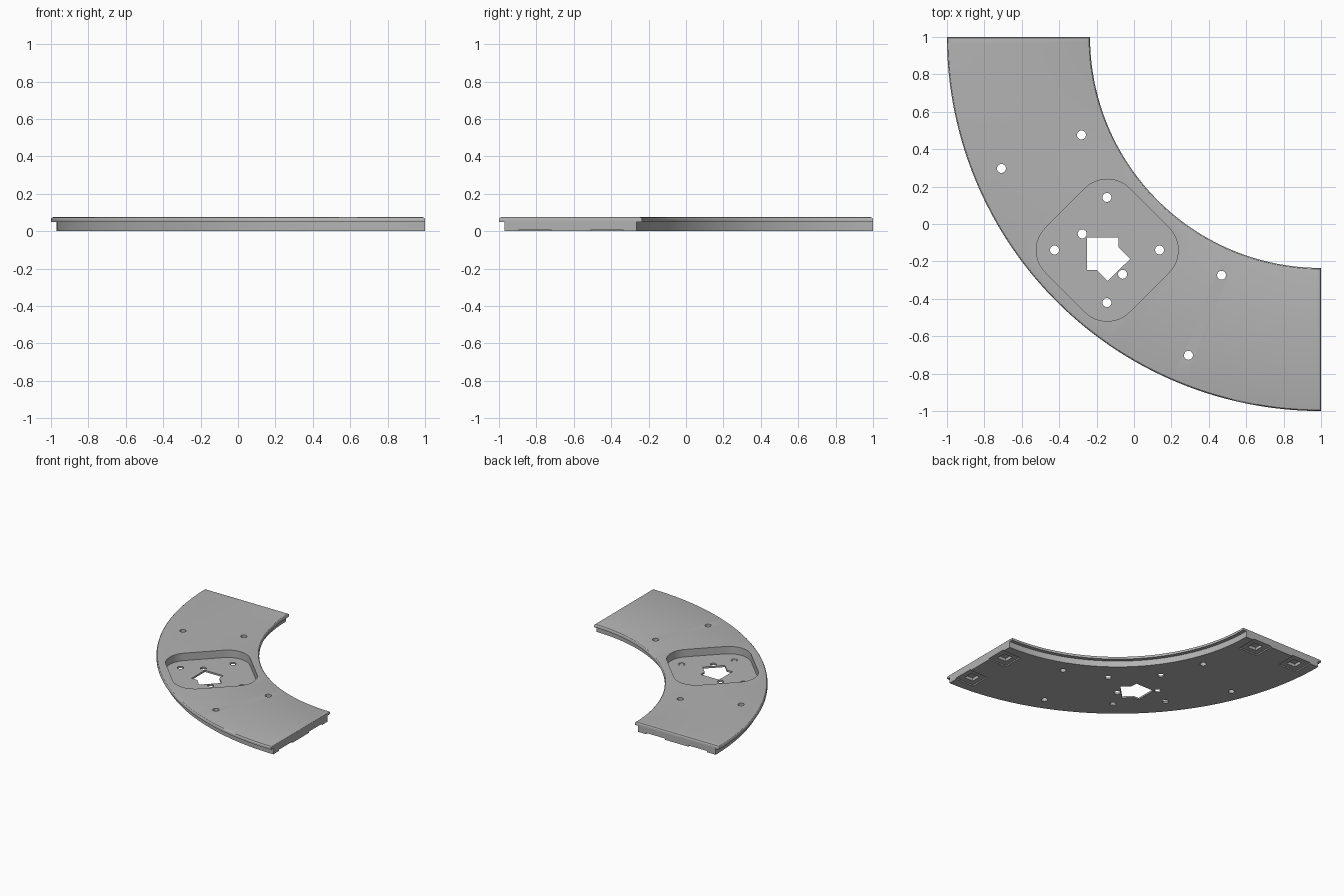
import bpy, bmesh, math

if "Cube" in bpy.data.objects:
    bpy.data.objects.remove(bpy.data.objects["Cube"])

# Sizes of the quarter-ring plate (ring centre at x = 1, y = 1)
R_OUT, R_IN, STEP = 2.0, 1.235, 0.03
H, LIP_Z, FLOOR_Z = 0.075, 0.05, 0.014
SEGS = 72

grey = bpy.data.materials.new("mid grey")
grey.diffuse_color = (0.45, 0.45, 0.45, 1)
grey.use_nodes = True
grey.node_tree.nodes["Principled BSDF"].inputs["Base Color"].default_value = grey.diffuse_color


def add_object(name, bm):
    bmesh.ops.recalc_face_normals(bm, faces=bm.faces)
    mesh = bpy.data.meshes.new(name)
    bm.to_mesh(mesh)
    bm.free()
    ob = bpy.data.objects.new(name, mesh)
    bpy.context.collection.objects.link(ob)
    return ob


def prism(name, outline, z0, z1):
    bm = bmesh.new()
    low = [bm.verts.new((x, y, z0)) for x, y in outline]
    high = [bm.verts.new((x, y, z1)) for x, y in outline]
    n = len(outline)
    bm.faces.new(low)
    bm.faces.new(high)
    for i in range(n):
        j = (i + 1) % n
        bm.faces.new((low[i], low[j], high[j], high[i]))
    return add_object(name, bm)


def circle(cx, cy, r, n=24):
    return [(cx + r * math.cos(2 * math.pi * i / n),
             cy + r * math.sin(2 * math.pi * i / n)) for i in range(n)]


def rect(x0, x1, y0, y1):
    return [(x0, y0), (x1, y0), (x1, y1), (x0, y1)]


# Plate: stepped cross-section swept through a quarter turn
section = [(R_OUT, H), (R_OUT, LIP_Z), (R_OUT - STEP, LIP_Z), (R_OUT - STEP, 0),
           (R_IN + STEP, 0), (R_IN + STEP, LIP_Z), (R_IN, LIP_Z), (R_IN, H)]
bm = bmesh.new()
rings = []
for i in range(SEGS + 1):
    a = math.pi + math.pi / 2 * i / SEGS
    rings.append([bm.verts.new((1 + r * math.cos(a), 1 + r * math.sin(a), z))
                  for r, z in section])
for a, b in zip(rings, rings[1:]):
    for k in range(len(section)):
        m = (k + 1) % len(section)
        bm.faces.new((a[k], a[m], b[m], b[k]))
bm.faces.new(rings[0])
bm.faces.new(rings[-1])
bmesh.ops.recalc_face_normals(bm, faces=bm.faces)

# Rounded rim around the top face
rim = [e for e in bm.edges
       if all(abs(v.co.z - H) < 1e-5 for v in e.verts)
       and any(f.normal.z < 0.5 for f in e.link_faces)]
bmesh.ops.bevel(bm, geom=rim, offset=0.013, segments=3, profile=0.5,
                affect='EDGES')
plate = add_object("curved_plate", bm)

cutters = []

# Rounded diamond recess in the top
half, rad, cx, cy = 0.318, 0.17, -0.143, -0.14
outline = []
for k in range(4):
    for s in range(13):
        t = math.pi / 2 * (k + s / 12)
        corner = math.pi / 2 * k + math.pi / 4
        d = (half - rad) * math.sqrt(2)
        u = d * math.cos(corner) + rad * math.cos(t)
        v = d * math.sin(corner) + rad * math.sin(t)
        outline.append((cx + (u - v) * math.sqrt(0.5),
                        cy + (u + v) * math.sqrt(0.5)))
cutters.append(prism("recess_cutter", outline, FLOOR_Z, 0.2))

# Pointed opening through the recess floor
opening = [(-0.25, -0.072), (-0.083, -0.072), (-0.083, -0.123), (-0.02, -0.186),
           (-0.14, -0.305), (-0.2, -0.245), (-0.25, -0.245)]
cutters.append(prism("opening_cutter", opening, -0.1, 0.2))

# Round through holes
for x, y in [(-0.281, 0.476), (-0.709, 0.297), (0.468, -0.274), (0.291, -0.702),
             (-0.145, 0.142), (-0.425, -0.139), (0.137, -0.139), (-0.145, -0.42),
             (-0.277, -0.053), (-0.061, -0.269)]:
    cutters.append(prism("hole_cutter", circle(x, y, 0.024), -0.1, 0.2))

# Shallow underside pockets at both ends, each with a deeper socket
for c in (-0.807, -0.422):
    for swap in (False, True):
        for pts, depth in ((rect(0.835, 1.1, c - 0.086, c + 0.086), 0.01),
                           (rect(0.875, 0.955, c - 0.04, c + 0.04), 0.035)):
            if swap:
                pts = [(y, x) for x, y in pts]
            cutters.append(prism("pocket_cutter", pts, -0.1, depth))

for cutter in cutters:
    cutter.hide_render = True
    mod = plate.modifiers.new("cut", 'BOOLEAN')
    mod.operation = 'DIFFERENCE'
    mod.solver = 'EXACT'
    mod.object = cutter

# Bake the cuts and drop the cutters
bpy.context.view_layer.update()
deps = bpy.context.evaluated_depsgraph_get()
baked = bpy.data.meshes.new_from_object(plate.evaluated_get(deps))
plate.modifiers.clear()
plate.data = baked
for cutter in cutters:
    bpy.data.objects.remove(cutter)
baked.materials.clear()
baked.materials.append(grey)

bpy.ops.object.select_all(action='DESELECT')
plate.select_set(True)
bpy.context.view_layer.objects.active = plate
bpy.ops.object.shade_smooth_by_angle(angle=math.radians(30))
